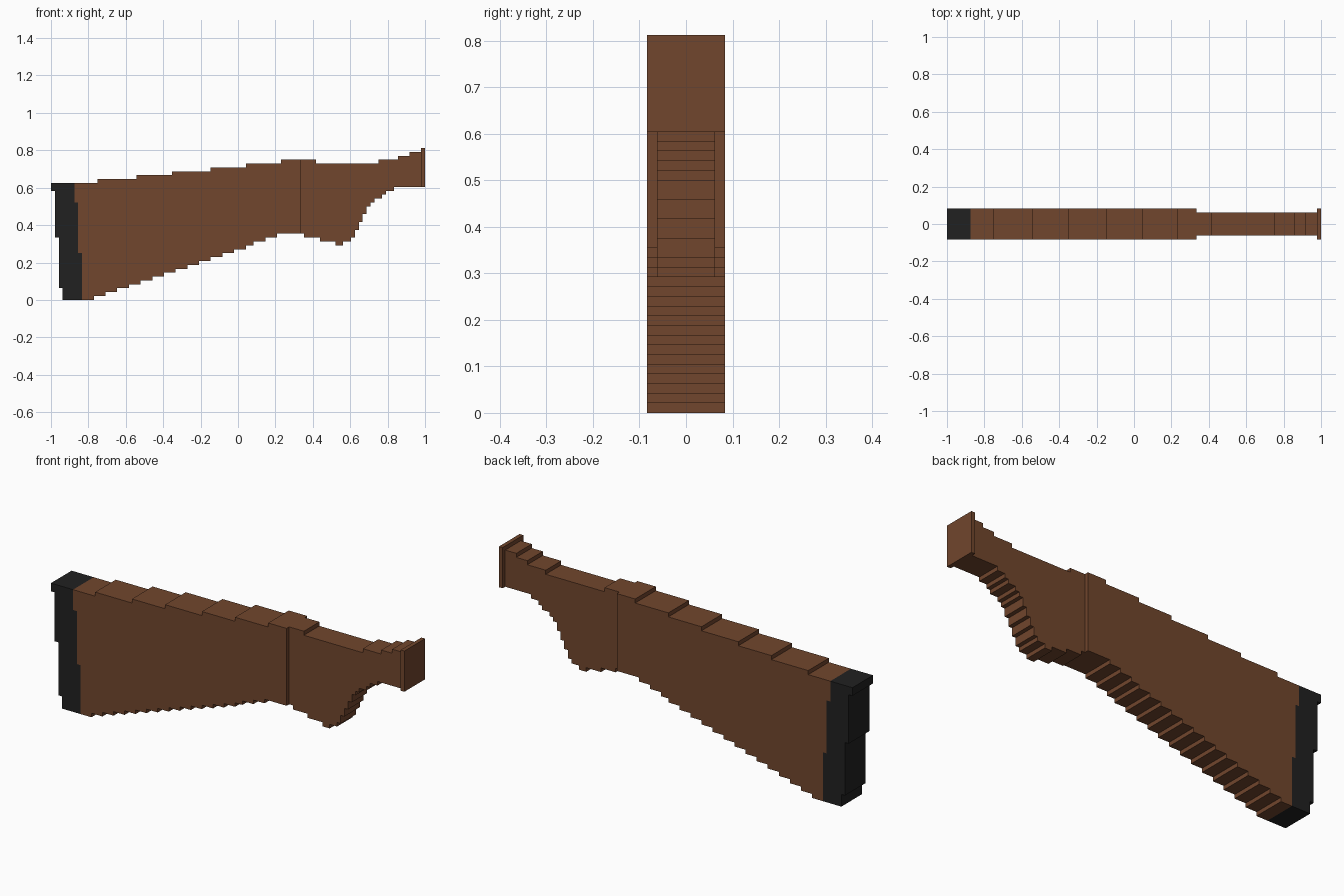
import bpy, bmesh

if "Cube" in bpy.data.objects:
    bpy.data.objects.remove(bpy.data.objects["Cube"])

U = 1 / 48  # one block of the stepped grid; x is counted from the left end


def material(name, rgb):
    m = bpy.data.materials.new(name)
    m.diffuse_color = (*rgb, 1)
    m.use_nodes = True
    m.node_tree.nodes["Principled BSDF"].inputs["Base Color"].default_value = m.diffuse_color
    return m


wood = material("brown wood", (0.165, 0.061, 0.026))
rubber = material("black rubber", (0.0152, 0.0152, 0.0152))


def stairs(steps, end):
    """Turn (start, height) runs into a stepped line finishing at end."""
    pts = []
    for i, (x, z) in enumerate(steps):
        nxt = steps[i + 1][0] if i + 1 < len(steps) else end
        pts += [(x, z), (nxt, z)]
    return pts


def slab(name, outline, half_width, mat):
    """Extrude an x-z outline symmetrically across y."""
    bm = bmesh.new()
    base = [bm.verts.new(((x - 48) * U, -half_width * U, z * U)) for x, z in outline]
    face = bm.faces.new(base)
    res = bmesh.ops.extrude_face_region(bm, geom=[face])
    moved = [v for v in res["geom"] if isinstance(v, bmesh.types.BMVert)]
    bmesh.ops.translate(bm, verts=moved, vec=(0, 2 * half_width * U, 0))
    bmesh.ops.recalc_face_normals(bm, faces=bm.faces)
    mesh = bpy.data.meshes.new(name)
    bm.to_mesh(mesh)
    bm.free()
    mesh.materials.append(mat)
    ob = bpy.data.objects.new(name, mesh)
    bpy.context.collection.objects.link(ob)


# butt pad: stepped back edge and stepped joint with the wood
pad_back = [(3, 0), (3, 3), (2, 3), (2, 16), (1, 16), (1, 28), (0, 28), (0, 30)]
joint = [(6, 30), (6, 25), (7, 25), (7, 12), (8, 12), (8, 0)]
slab("butt_pad", pad_back + joint, 4, rubber)

# wide stock body: rising comb above, rising toe line below
comb = stairs([(6, 30)] + [(x, 31 + i) for i, x in enumerate((12, 22, 31, 41, 50, 59))], 64)
toe_x = list(range(11, 51, 3)) + [52, 55, 58]
toe = stairs([(8, 0)] + [(x, 1 + i) for i, x in enumerate(toe_x)], 64)
slab("stock_body", comb + toe[::-1] + joint[1:-1][::-1], 4, wood)

# narrower wrist with the pistol grip
wrist_top = stairs([(64, 36), (68, 35), (84, 36), (89, 37), (92, 38)], 95)
grip = stairs([(64, 17), (65, 16), (69, 15), (73, 14), (75, 15), (77, 16), (78, 18),
               (79, 20), (80, 22), (81, 24), (82, 25), (83, 26), (85, 27), (86, 28),
               (88, 29)], 95)
slab("grip_wrist", wrist_top + grip[::-1], 3, wood)

# flange that meets the receiver
slab("front_flange", [(95, 29), (96, 29), (96, 39), (95, 39)], 4, wood)
